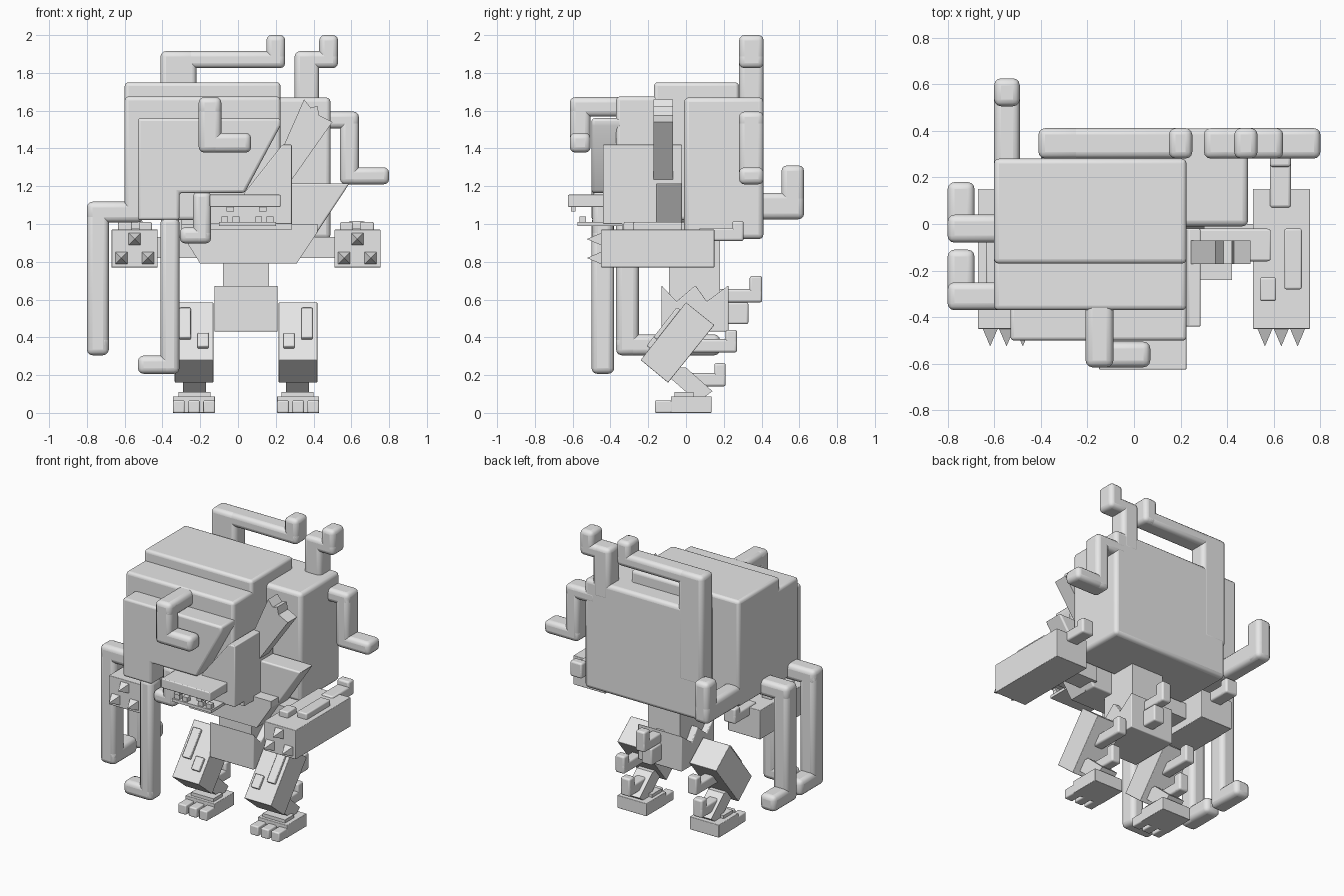
import bpy, bmesh, math
from mathutils import Vector

if "Cube" in bpy.data.objects:
    bpy.data.objects.remove(bpy.data.objects["Cube"])

grey = bpy.data.materials.new("plain grey")
grey.diffuse_color = (0.8, 0.8, 0.8, 1)
grey.use_nodes = True
grey.node_tree.nodes["Principled BSDF"].inputs["Base Color"].default_value = grey.diffuse_color
C = 0.0425  # x of the body's mirror plane


def finish(name, bm, bevel=0.0, segs=3):
    bmesh.ops.recalc_face_normals(bm, faces=bm.faces)
    me = bpy.data.meshes.new(name)
    bm.to_mesh(me)
    bm.free()
    me.materials.append(grey)
    ob = bpy.data.objects.new(name, me)
    bpy.context.collection.objects.link(ob)
    if bevel:
        mod = ob.modifiers.new("bevel", 'BEVEL')
        mod.width, mod.segments, mod.limit_method = bevel, segs, 'ANGLE'
        bpy.context.view_layer.objects.active = ob
        ob.select_set(True)
        bpy.ops.object.shade_smooth_by_angle(angle=math.radians(35))
        ob.select_set(False)
    return ob


def add_box(bm, x, y, z):
    vs = bmesh.ops.create_cube(bm, size=1)["verts"]
    for v in vs:
        v.co = Vector([(a + b) / 2 + c * abs(b - a) for (a, b), c in zip((x, y, z), v.co)])


def boxes(name, items, bevel=0.0):
    bm = bmesh.new()
    for it in items:
        add_box(bm, *it)
    return finish(name, bm, bevel)


def add_prism(bm, pts, axis, a, b):
    rows = []
    for d in (a, b):
        rows.append([bm.verts.new((d, p, q) if axis == 'x' else (p, d, q)) for p, q in pts])
    bm.faces.new(rows[0])
    bm.faces.new(rows[1][::-1])
    n = len(pts)
    for i in range(n):
        j = (i + 1) % n
        bm.faces.new((rows[0][i], rows[0][j], rows[1][j], rows[1][i]))


def prism(name, pts, axis, a, b, bevel=0.0):
    bm = bmesh.new()
    add_prism(bm, pts, axis, a, b)
    return finish(name, bm, bevel)


def pipe(name, pts, h, bevel=0.03):
    """Square pipe: each leg is a box grown by the half sizes h."""
    items = []
    for p, q in zip(pts, pts[1:]):
        items.append([(min(a, b) - k, max(a, b) + k) for a, b, k in zip(p, q, h)])
    return boxes(name, items, bevel)


# Body blocks
boxes("back_block", [((-.4, .49), (-.01, .41), (.92, 1.67))], .025)
boxes("main_body", [((-.6, .225), (-.17, .28), (1.02, 1.75))], .02)
boxes("front_body", [((-.6, .225), (-.37, -.1), (1.02, 1.675))], .02)
prism("face_plate", [(-.53, 1.02), (-.53, 1.56), (.225, 1.56), (.225, 1.52), (.035, 1.165),
                     (-.31, 1.165), (-.31, 1.02)], 'y', -.5, -.34, .015)
prism("cheek", [(.285, 1), (.285, 1.42), (.235, 1.42), (.03, 1.16), (.03, 1)], 'y', -.44, -.02, .006)
prism("shard", [(.2, 1.2), (.24, 1.41), (.35, 1.66), (.385, 1.615), (.42, 1.625), (.43, 1.575),
                (.5, 1.54), (.285, 1.235)], 'y', -.172, -.07)
prism("belly_plate", [(-.3, .95), (-.2, .79), (.31, .79), (.59, 1.215), (-.3, 1.215)],
      'y', -.16, -.02, .01)
prism("belly_front", [(-.3, .95), (-.2, .79), (.31, .79), (.42, .957), (.42, 1), (-.3, 1)],
      'y', -.24, -.1)
boxes("jaw_floor", [((-.2, .285), (-.34, -.02), (.97, 1.01))])

# Mouth
boxes("upper_jaw", [((-.15, .225), (-.625, -.3), (1.09, 1.155))], .006)
boxes("lower_jaw", [((-.1, .2), (-.575, -.3), (.99, 1.01))])
boxes("upper_teeth", [((x - .02, x + .02), (-.61, -.585), (1.065, 1.095)) for x in (-.04, .13)])
boxes("lower_teeth", [((x - .018, x + .018), (-.565, -.53), (1.005, 1.04))
                      for x in (-.07, -.01, .11, .17)])
boxes("mouth_back", [((-.15, .1), (-.44, -.2), (1, 1.12))])

# Pipes
y = .346
h = (.05, .065, .045)
pipe("top_handle_pipe", [(-.36, y, 1.2), (-.27, y, 1.87), (.2, y, 1.87), (.2, y, 1.955)], h, .028)
pipe("top_short_pipe", [(.35, y, 1.6), (.38, y, 1.87), (.48, y, 1.87), (.48, y, 1.955)], h, .028)
pipe("side_pipe", [(.45, y, 1.55), (.59, y, 1.55), (.59, y, 1.255), (.75, y, 1.255)], h, .028)
pipe("rear_pipe", [(-.545, .2, 1.095), (-.545, .565, 1.095), (-.545, .565, 1.24)], (.055, .06, .07))
pipe("forehead_pipe", [(-.148, -.3, 1.62), (-.148, -.56, 1.62), (-.148, -.56, 1.43),
                       (.01, -.56, 1.43)], (.06, .055, .052))
pipe("front_pipe", [(-.36, -.44, .99), (-.36, -.44, .255), (-.48, -.44, .255)], (.05, .06, .048))
pipe("chin_hook", [(-.19, -.44, 1.13), (-.19, -.44, .94), (-.26, -.44, .94)], (.048, .055, .043))
for n, py in (("front", -.31), ("rear", -.02)):
    pipe("left_drop_pipe_" + n, [(-.56, py, 1.063), (-.742, py, 1.063), (-.742, py, .36),
                                 (-.742, py + .14, .36)], (.058, .06, .055))

# Waist and notched pelvis
boxes("waist", [((-.08, .165), (-.09, .18), (.5, .95))])
prism("pelvis", [(-.13, .43), (-.13, .675), (-.05, .59), (.05, .675), (.11, .59), (.225, .675),
                 (.225, .43)], 'x', -.125, .21, .006)
pipe("pelvis_tail_hook", [(.07, .2, .62), (.07, .37, .62), (.07, .37, .69)], (.035, .033, .035), .012)
boxes("pelvis_tail_block", [((.03, .11), (.2, .33), (.47, .585))], .01)

# Arms and legs, mirrored about the body centre
top, d, nrm = Vector((0, .585)), Vector((-.24, -.305)).normalized(), Vector((-.786, .618))
for side, s in (("right", 1), ("left", -1)):
    def X(a, b):
        return tuple(sorted((C + s * (a - C), C + s * (b - C))))
    m = lambda v: C + s * (v - C)

    boxes(side + "_arm", [(X(.51, .755), (-.45, .15), (.77, .97))], .004)
    boxes(side + "_arm_plates", [(X(.645, .72), (-.28, -.02), (.96, 1.01)),
                                 (X(.54, .61), (-.33, -.23), (.96, 1.01))], .008)
    boxes(side + "_shoulder", [(X(.3, .52), (-.13, .0), (.82, .93))])
    pipe(side + "_arm_hook", [(m(.628), .1, .945), (m(.628), .275, .945), (m(.628), .275, .98)],
         (.045, .03, .035), .012)
    # Pyramid spikes on the arm front
    bm = bmesh.new()
    for sx, sz in ((.632, .92), (.562, .82), (.702, .82)):
        r = .034
        base = [bm.verts.new((m(sx) + i * r, -.445, sz + j * r))
                for i, j in ((-1, -1), (1, -1), (1, 1), (-1, 1))]
        tip = bm.verts.new((m(sx), -.525, sz))
        bm.faces.new(base)
        for i in range(4):
            bm.faces.new((base[i], base[(i + 1) % 4], tip))
    finish(side + "_spikes", bm)

    # Leg: tilted thigh with two plates, shank, ankle and toed foot
    prism(side + "_thigh", [(0, .585), (.15, .465), (-.095, .16), (-.24, .28)], 'x', *X(.215, .42), .004)
    bm = bmesh.new()
    for (a, b), (t0, t1) in ((X(.335, .395), (.05, .25)), (X(.24, .30), (.22, .31))):
        add_prism(bm, [top + d * t0 - nrm * .01, top + d * t0 + nrm * .022,
                       top + d * t1 + nrm * .022, top + d * t1 - nrm * .01], 'x', a, b)
    finish(side + "_thigh_plates", bm, .006, 2)
    prism(side + "_shank", [(-.07, .24), (.0, .24), (.14, .115), (.1, .085), (.03, .085), (-.09, .19)],
          'x', *X(.255, .375))
    boxes(side + "_ankle", [(X(.23, .4), (-.06, .04), (.07, .11))])
    boxes(side + "_foot", [(X(.207, .43), (-.08, .135), (0, .088))], .004)
    boxes(side + "_toes", [(X(x, x + .062), (-.165, -.06), (0, .066)) for x in (.207, .287, .367)], .008)
    pipe(side + "_thigh_hook", [(m(.318), .05, .355), (m(.318), .24, .355), (m(.318), .24, .405)],
         (.035, .03, .035), .012)
    pipe(side + "_shank_hook", [(m(.318), .0, .175), (m(.318), .18, .175), (m(.318), .18, .228)],
         (.035, .03, .035), .012)
